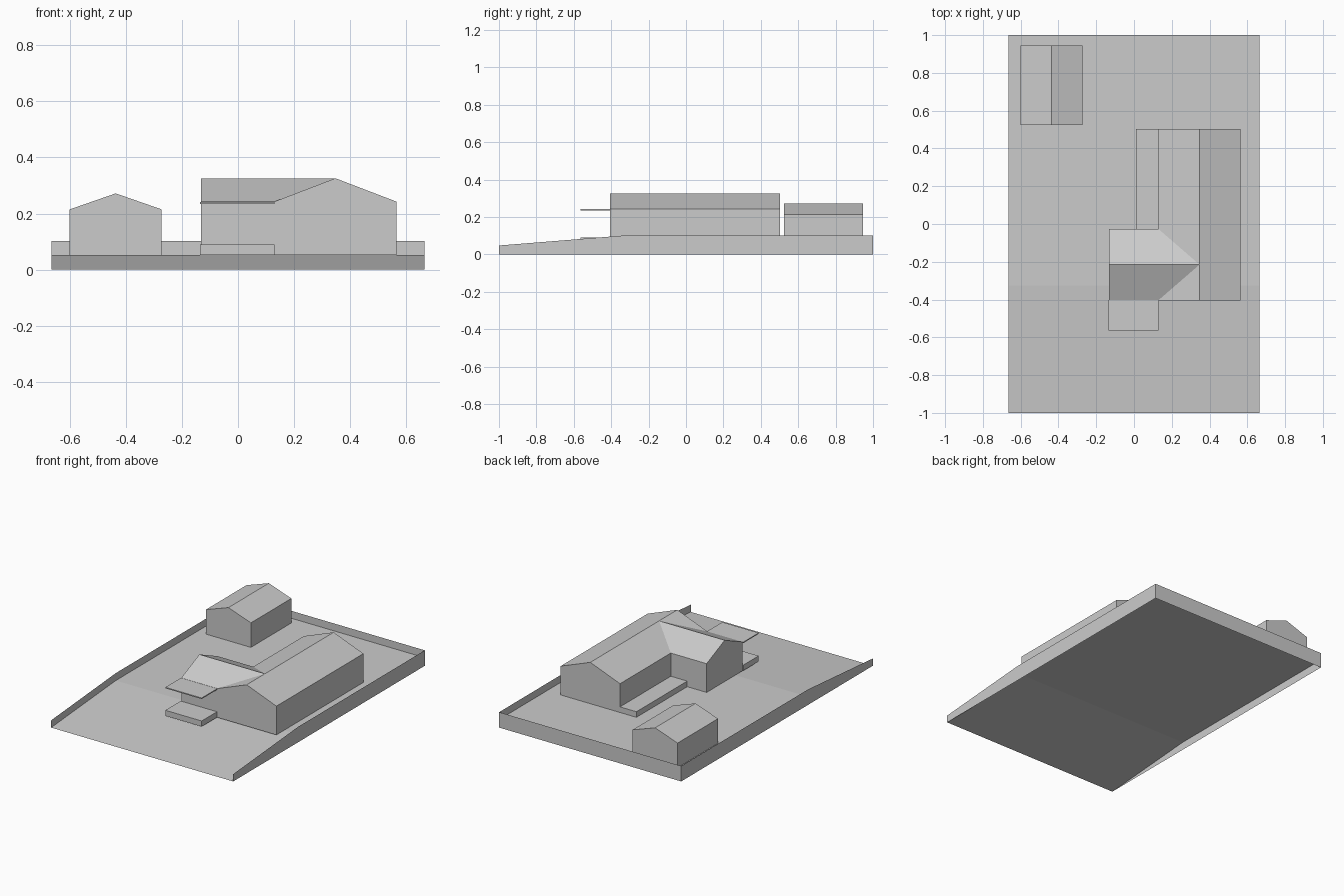
import bpy
import bmesh

cube = bpy.data.objects.get("Cube")
if cube:
    bpy.data.objects.remove(cube, do_unlink=True)

grey = bpy.data.materials.new("plain_grey")
grey.use_nodes = True
COLOUR = (0.6, 0.6, 0.6, 1)
grey.diffuse_color = COLOUR
grey.node_tree.nodes["Principled BSDF"].inputs["Base Color"].default_value = COLOUR

GROUND = 0.053   # level part of the yard
HALF_X = 0.665
BREAK_Y = -0.325  # where the yard starts sloping down to the front


def finish(name, bm):
    mesh = bpy.data.meshes.new(name)
    bm.to_mesh(mesh)
    bm.free()
    mesh.materials.append(grey)
    obj = bpy.data.objects.new(name, mesh)
    bpy.context.collection.objects.link(obj)
    return obj


def sheet(name, points):
    """A single flat face."""
    bm = bmesh.new()
    bm.faces.new([bm.verts.new(p) for p in points])
    return finish(name, bm)


def extrude_profile(name, profile, place, start, end):
    """Closed prism: place(u, z, t) maps the profile to space at depth t."""
    bm = bmesh.new()
    rings = [[bm.verts.new(place(u, z, t)) for u, z in profile] for t in (start, end)]
    count = len(profile)
    for i in range(count):
        j = (i + 1) % count
        bm.faces.new((rings[0][i], rings[0][j], rings[1][j], rings[1][i]))
    for ring in rings:
        bm.faces.new(ring)
    bmesh.ops.recalc_face_normals(bm, faces=bm.faces)
    return finish(name, bm)


def along_y(u, z, t):
    return (u, t, z)


def along_x(u, z, t):
    return (t, u, z)


def gabled(name, place, low, high, start, end, eave, ridge):
    """Gable-roofed building volume."""
    profile = [(low, GROUND), (high, GROUND), (high, eave),
               ((low + high) / 2, ridge), (low, eave)]
    return extrude_profile(name, profile, place, start, end)


def slab(name, x0, x1, y0, y1, z0, z1):
    profile = [(x0, z0), (x1, z0), (x1, z1), (x0, z1)]
    return extrude_profile(name, profile, along_y, y0, y1)


# Yard: level rear and a gentle slope down to the front
sheet("yard_level", [(-HALF_X, BREAK_Y, GROUND), (HALF_X, BREAK_Y, GROUND),
                     (HALF_X, 1, GROUND), (-HALF_X, 1, GROUND)])
sheet("yard_slope", [(-HALF_X, -1, 0), (HALF_X, -1, 0),
                     (HALF_X, BREAK_Y, GROUND), (-HALF_X, BREAK_Y, GROUND)])

# Thin boundary walls, open at the front
WALL_TOP = 0.102
for name, x in (("boundary_wall_left", HALF_X), ("boundary_wall_right", -HALF_X)):
    outline = [(x, -1, 0), (x, 1, 0), (x, 1, WALL_TOP),
               (x, BREAK_Y, WALL_TOP), (x, -1, 0.048)]
    sheet(name, outline if x > 0 else outline[::-1])
sheet("boundary_wall_back", [(HALF_X, 1, 0), (-HALF_X, 1, 0),
                             (-HALF_X, 1, WALL_TOP), (HALF_X, 1, WALL_TOP)])

# House: long wing and a cross wing whose ridges meet
gabled("house_long_wing", along_y, 0.13, 0.564, -0.405, 0.503, 0.243, 0.326)
gabled("house_cross_wing", along_x, -0.403, -0.027, -0.132, 0.347, 0.243, 0.326)

# Porch, its flat canopy and the rear terrace
slab("front_porch", -0.135, 0.13, -0.565, -0.405, GROUND, 0.09)
slab("porch_canopy", -0.135, 0.13, -0.565, -0.403, 0.235, 0.242)
slab("rear_terrace", 0.01, 0.13, -0.027, 0.503, GROUND, 0.09)

# Outbuilding
gabled("shed", along_y, -0.6, -0.272, 0.523, 0.945, 0.215, 0.272)
